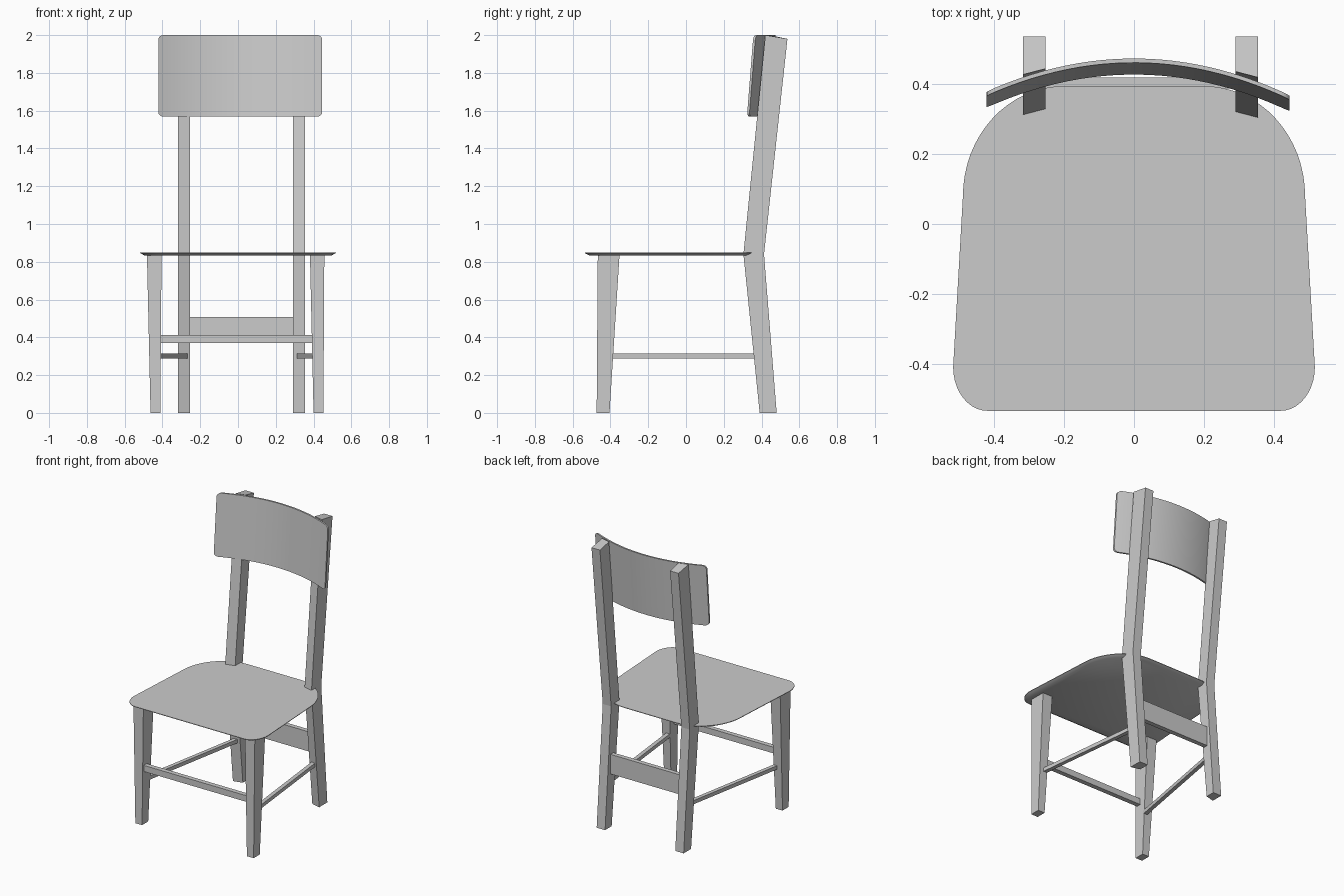
import bpy, bmesh, math

if "Cube" in bpy.data.objects:
    bpy.data.objects.remove(bpy.data.objects["Cube"])

grey = bpy.data.materials.new("plain grey")
grey.diffuse_color = (0.6, 0.6, 0.6, 1)
grey.use_nodes = True
grey.node_tree.nodes["Principled BSDF"].inputs["Base Color"].default_value = grey.diffuse_color


def loft(name, rings, smooth=False):
    """Solid skinned through matching closed rings of points, capped at both ends."""
    bm = bmesh.new()
    loops = [[bm.verts.new(p) for p in ring] for ring in rings]
    n = len(loops[0])
    for a, b in zip(loops, loops[1:]):
        for i in range(n):
            j = (i + 1) % n
            bm.faces.new((a[i], a[j], b[j], b[i]))
    bm.faces.new(loops[0][::-1])
    bm.faces.new(loops[-1])
    bmesh.ops.recalc_face_normals(bm, faces=bm.faces)
    me = bpy.data.meshes.new(name)
    bm.to_mesh(me)
    bm.free()
    me.materials.append(grey)
    ob = bpy.data.objects.new(name, me)
    bpy.context.collection.objects.link(ob)
    if smooth:
        bpy.ops.object.select_all(action='DESELECT')
        bpy.context.view_layer.objects.active = ob
        ob.select_set(True)
        bpy.ops.object.shade_smooth_by_angle(angle=math.radians(30))
    return ob


def rect(x0, x1, y0, y1, z):
    return [(x0, y0, z), (x1, y0, z), (x1, y1, z), (x0, y1, z)]


def arc(cx, cy, rx, ry, a0, a1, n):
    return [(cx + rx * math.cos(math.radians(a0 + (a1 - a0) * i / n)),
             cy + ry * math.sin(math.radians(a0 + (a1 - a0) * i / n)))
            for i in range(n + 1)]


# Seat: thin board, tapered sides, rounded back, chamfered underside
def seat_ring(inset, z):
    d = inset
    half = (arc(0.42, -0.41, 0.098 - d, 0.125 - d, -90, 0, 10)
            + arc(0.2, 0.08, 0.29 - d, 0.315 - d, 0, 90, 16))
    return [(x, y, z) for x, y in half] + [(-x, y, z) for x, y in reversed(half)]


loft("seat", [seat_ring(0.022, 0.834), seat_ring(0.0, 0.846), seat_ring(0.0, 0.85)], True)

# Front legs: tapering towards the floor
for side, bottom, top in (("left", (-0.463, -0.411), (-0.482, -0.405)),
                          ("right", (0.40, 0.452), (0.381, 0.457))):
    loft("front_leg_" + side, [rect(*bottom, -0.473, -0.405, 0),
                               rect(*top, -0.467, -0.352, 0.836)])

# Rear legs: bent at seat height, front face slanted to follow the backrest
for side, outer, inner, shift in (("left", -0.318, -0.253, 0.008),
                                  ("right", 0.355, 0.29, 0.0)):
    rings = []
    for front, back, zf, zb in ((0.39, 0.48, 0, 0), (0.304, 0.413, 0.84, 0.84),
                                (0.42, 0.537, 2.0, 1.98)):
        f = front + shift
        rings.append([(outer, f, zf), (inner, f + 0.017, zf),
                      (inner, back, zb), (outer, back, zb)])
    loft("rear_leg_" + side, rings)

# Stretchers
loft("front_stretcher", [rect(-0.42, 0.405, -0.458, -0.425, z) for z in (0.37, 0.413)])
loft("rear_stretcher", [rect(-0.26, 0.295, 0.388, 0.42, z) for z in (0.37, 0.507)])
for side, xf, xb in (("left", -0.425, -0.282), ("right", 0.412, 0.325)):
    loft("side_stretcher_" + side,
         [[(x - 0.014, y, 0.288), (x + 0.014, y, 0.288),
           (x + 0.014, y, 0.314), (x - 0.014, y, 0.314)]
          for x, y in ((xf, -0.41), (xb, 0.375))])

# Backrest: curved, slightly reclined panel with rounded corners
X0, X1, Z0, Z1, R = -0.422, 0.446, 1.568, 2.0, 0.028
xs = [X0 + R * (1 - math.cos(math.pi / 2 * i / 5)) for i in range(5)]
xs += [X0 + R + (X1 - X0 - 2 * R) * i / 24 for i in range(25)]
xs += [X1 - R * (1 - math.cos(math.pi / 2 * i / 5)) for i in range(4, -1, -1)]
sections = []
for x in xs:
    d = max(0, R - min(x - X0, X1 - x))
    cut = R - math.sqrt(max(0, R * R - d * d)) * 0.9 - R * 0.1
    ring = []
    for z, t in ((Z0 + cut, 0.012), (Z0 + cut, 0), (Z1 - cut, 0), (Z1 - cut, 0.012)):
        ring.append((x, 0.474 - 0.53 * x * x - t - 0.034 * (Z1 - z) / (Z1 - Z0), z))
    sections.append(ring)
loft("backrest", sections, True)
